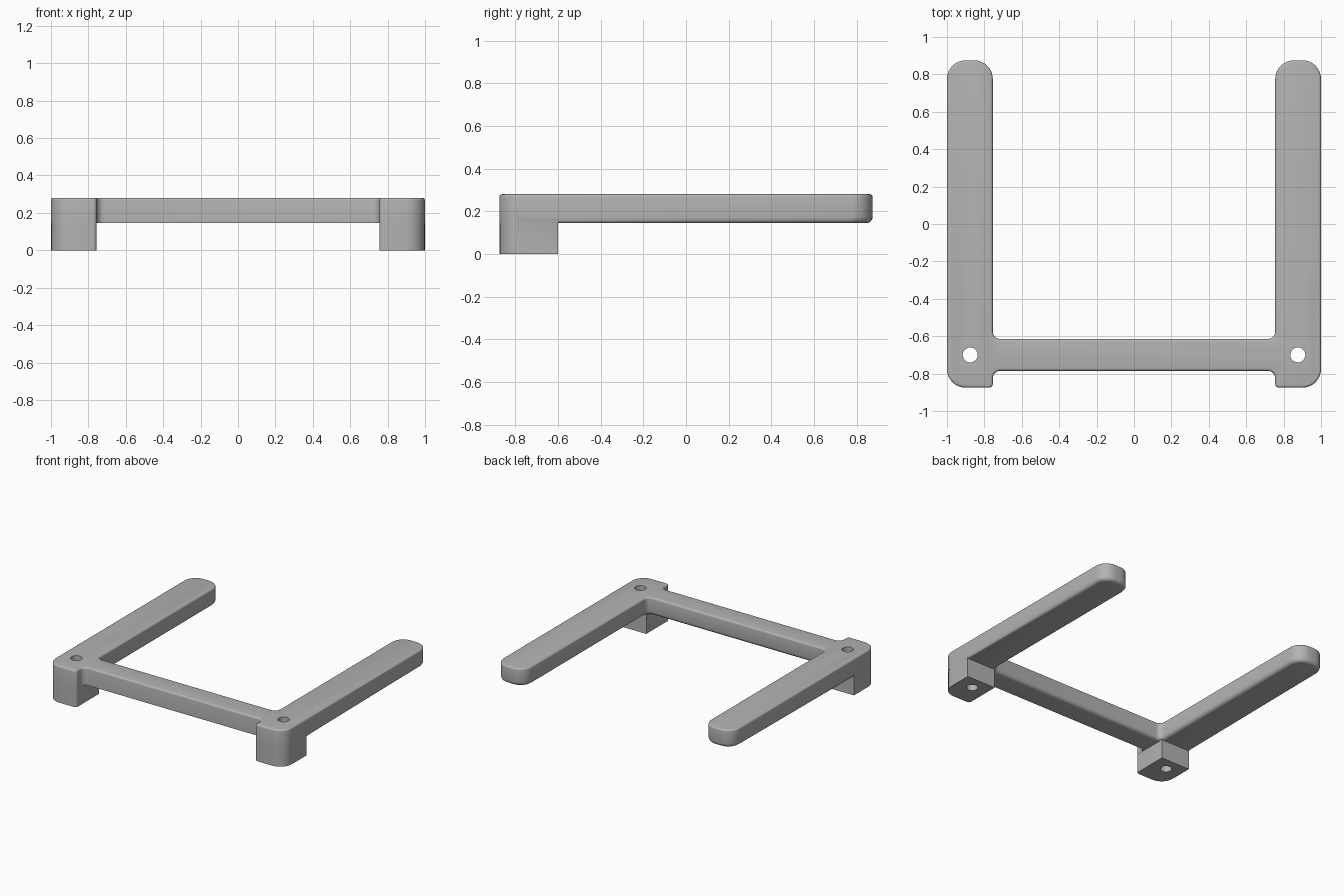
import bpy, bmesh, math
from mathutils import Vector

cube = bpy.data.objects.get("Cube")
if cube:
    bpy.data.objects.remove(cube)

grey = bpy.data.materials.new("plain grey")
grey.use_nodes = True
colour = (0.45, 0.45, 0.45, 1)
grey.diffuse_color = colour
grey.node_tree.nodes["Principled BSDF"].inputs["Base Color"].default_value = colour

TOP, UNDER, INNER, BACK = 0.28, 0.145, 0.755, 0.875


def rounded(corners, steps=8):
    """Round each (x, y, radius) right-angle corner of an outline."""
    pts = []
    for i, (x, y, r) in enumerate(corners):
        p = Vector((x, y))
        if r == 0:
            pts.append(p)
            continue
        a = (Vector(corners[i - 1][:2]) - p).normalized() * r
        b = (Vector(corners[(i + 1) % len(corners)][:2]) - p).normalized() * r
        for k in range(steps + 1):
            t = math.pi / 2 * k / steps
            pts.append(p + a * (1 - math.sin(t)) + b * (1 - math.cos(t)))
    return pts


def slab(name, outline, z0, z1):
    """Extrude an outline between two heights."""
    bm = bmesh.new()
    base = bm.faces.new([bm.verts.new((p.x, p.y, z0)) for p in outline])
    top = bmesh.ops.extrude_face_region(bm, geom=[base])["geom"]
    bmesh.ops.translate(bm, vec=(0, 0, z1 - z0),
                        verts=[v for v in top if isinstance(v, bmesh.types.BMVert)])
    bmesh.ops.recalc_face_normals(bm, faces=bm.faces)
    mesh = bpy.data.meshes.new(name)
    bm.to_mesh(mesh)
    bm.free()
    mesh.materials.append(grey)
    obj = bpy.data.objects.new(name, mesh)
    bpy.context.collection.objects.link(obj)
    return obj


def round_rim(obj, z, size, front_limit):
    """Round the rim edges at height z that lie behind front_limit."""
    bm = bmesh.new()
    bm.from_mesh(obj.data)
    rim = [e for e in bm.edges
           if all(abs(v.co.z - z) < 1e-4 and v.co.y > front_limit for v in e.verts)]
    bmesh.ops.bevel(bm, geom=rim, offset=size, segments=4, profile=0.5, affect='EDGES')
    bm.to_mesh(obj.data)
    bm.free()


def combine(obj, other, operation):
    mod = obj.modifiers.new(operation.lower(), 'BOOLEAN')
    mod.operation, mod.solver, mod.object = operation, 'EXACT', other
    bpy.context.view_layer.objects.active = obj
    bpy.ops.object.modifier_apply(modifier=mod.name)
    bpy.data.objects.remove(other)


# Frame: two arms joined by a crossbar
half = [(INNER, -0.785, 0.04), (INNER, -BACK, 0.02), (1, -BACK, 0.1),
        (1, BACK, 0.1), (INNER, BACK, 0.1), (INNER, -0.615, 0.04)]
mirrored = [(-x, y, r) for x, y, r in reversed(half)]
frame = slab("frame", rounded(half + mirrored), UNDER, TOP)
round_rim(frame, TOP, 0.013, -1)
round_rim(frame, UNDER, 0.028, -0.78)

# Feet under the front corners, each drilled through
for side in (-1, 1):
    e = 0.0008
    foot = [(INNER + e, -BACK + e, 0.02), (1 - e, -BACK + e, 0.1),
            (1 - e, -0.6, 0), (INNER + e, -0.6, 0)]
    outline = rounded([(side * x, y, r) for x, y, r in foot])
    combine(frame, slab("foot", outline, 0, TOP - 0.03), 'UNION')
    bpy.ops.mesh.primitive_cylinder_add(vertices=40, radius=0.04, depth=1,
                                        location=(side * 0.876, -0.7, 0.1))
    drill = bpy.context.object
    drill.data.materials.append(grey)
    combine(frame, drill, 'DIFFERENCE')

bpy.ops.object.select_all(action='DESELECT')
frame.select_set(True)
bpy.context.view_layer.objects.active = frame
bpy.ops.object.shade_smooth_by_angle(angle=math.radians(35))
